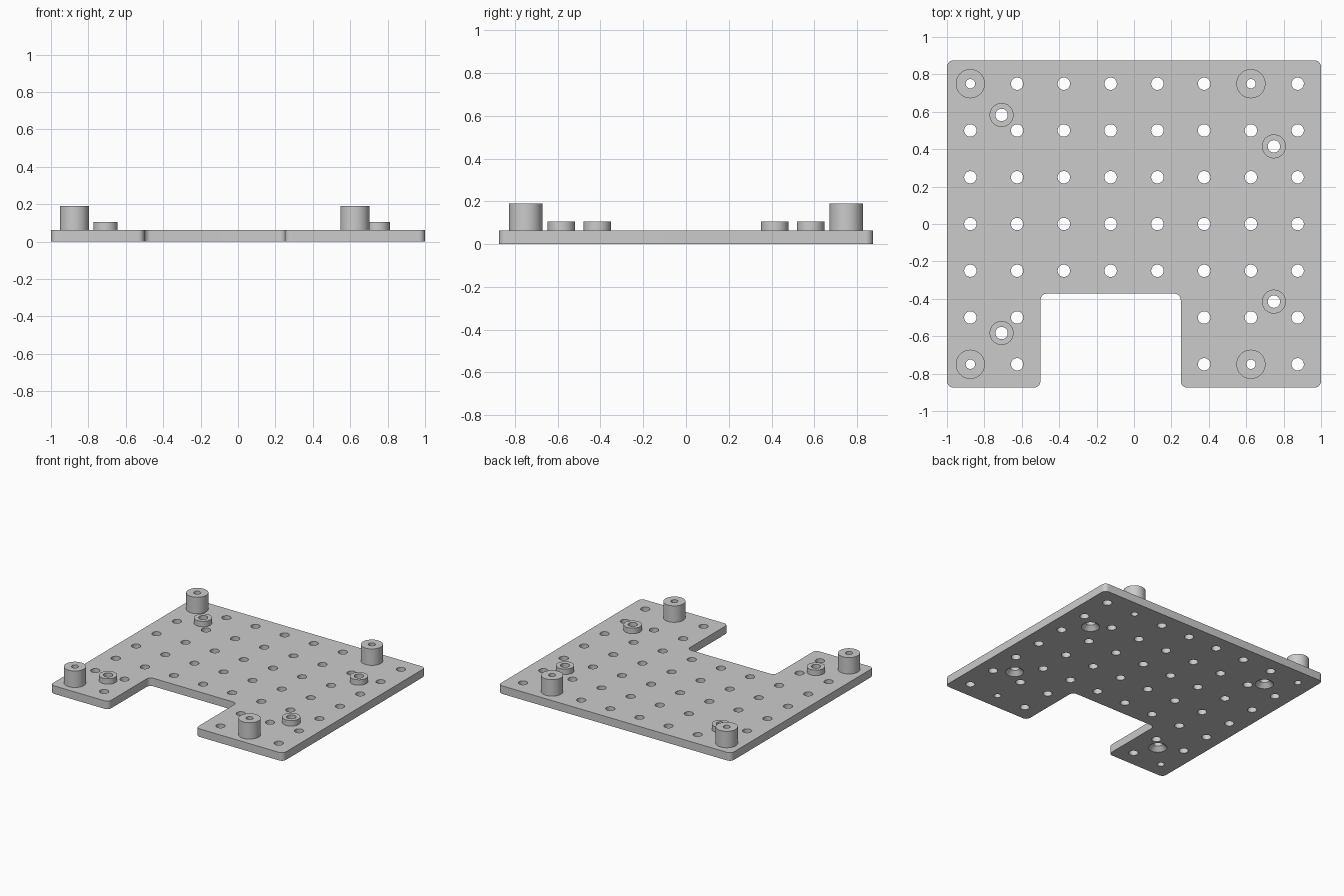
import bpy, bmesh, math

if "Cube" in bpy.data.objects:
    bpy.data.objects.remove(bpy.data.objects["Cube"])

T = 0.0625            # plate thickness
R_GRID, R_TALL = 0.033, 0.025
TALL = [(x, y) for x in (-0.875, 0.625) for y in (-0.75, 0.75)]
SHORT = [(-0.708, 0.583), (-0.708, -0.583), (0.748, 0.415), (0.748, -0.415)]
N = 40


def finish(name, bm):
    bmesh.ops.recalc_face_normals(bm, faces=bm.faces)
    me = bpy.data.meshes.new(name)
    bm.to_mesh(me)
    bm.free()
    ob = bpy.data.objects.new(name, me)
    bpy.context.collection.objects.link(ob)
    return ob


def smooth(ob):
    bpy.ops.object.select_all(action='DESELECT')
    ob.select_set(True)
    bpy.context.view_layer.objects.active = ob
    bpy.ops.object.shade_smooth_by_angle(angle=math.radians(30))


def lathe(bm, x, y, profile, closed=False):
    """Revolve (radius, z) points round a vertical axis; cap the ends unless closed."""
    rings = [[bm.verts.new((x + r * math.cos(2 * math.pi * i / N),
                            y + r * math.sin(2 * math.pi * i / N), z))
              for i in range(N)] for r, z in profile]
    pairs = list(zip(rings, rings[1:]))
    if closed:
        pairs.append((rings[-1], rings[0]))
    else:
        bm.faces.new(rings[0])
        bm.faces.new(rings[-1])
    for a, b in pairs:
        for i in range(N):
            j = (i + 1) % N
            bm.faces.new((a[i], a[j], b[j], b[i]))


# Plate outline with front notch and rounded corners
bm = bmesh.new()
outline = [(-1, -0.875), (-0.5, -0.875), (-0.5, -0.372), (0.25, -0.372),
           (0.25, -0.875), (1, -0.875), (1, 0.875), (-1, 0.875)]
bm.faces.new([bm.verts.new((x, y, 0)) for x, y in outline])
bmesh.ops.bevel(bm, geom=bm.verts[:], offset=0.035, segments=8,
                profile=0.5, affect='VERTICES')
ext = bmesh.ops.extrude_face_region(bm, geom=bm.faces[:])
bmesh.ops.translate(bm, vec=(0, 0, T),
                    verts=[v for v in ext['geom'] if isinstance(v, bmesh.types.BMVert)])
plate = finish("plate", bm)

# Hole cutters: grid holes, standoff bores and countersinks underneath
bm = bmesh.new()
for i in range(8):
    for j in range(7):
        x, y = -0.875 + 0.25 * i, -0.75 + 0.25 * j
        in_notch = -0.5 < x < 0.25 and y < -0.4
        if not in_notch:
            r = R_TALL if (x, y) in TALL else R_GRID
            lathe(bm, x, y, [(r, -0.05), (r, 0.1)])
for x, y in SHORT:
    lathe(bm, x, y, [(0.075, -0.01), (R_GRID, 0.032), (R_GRID, 0.1)])
cutter = finish("hole_cutter", bm)
cutter.hide_render = True

mod = plate.modifiers.new("holes", 'BOOLEAN')
mod.operation = 'DIFFERENCE'
mod.solver = 'EXACT'
mod.object = cutter
bpy.context.view_layer.objects.active = plate
bpy.ops.object.modifier_apply(modifier=mod.name)
bpy.data.objects.remove(cutter)
smooth(plate)

# Hollow standoffs on the top face
for name, spots, outer, inner, top in (("tall_standoff", TALL, 0.078, R_TALL, 0.19),
                                       ("short_standoff", SHORT, 0.064, R_GRID, 0.105)):
    for x, y in spots:
        bm = bmesh.new()
        lathe(bm, x, y, [(inner, T), (outer, T), (outer, top), (inner, top)], closed=True)
        smooth(finish(name, bm))
